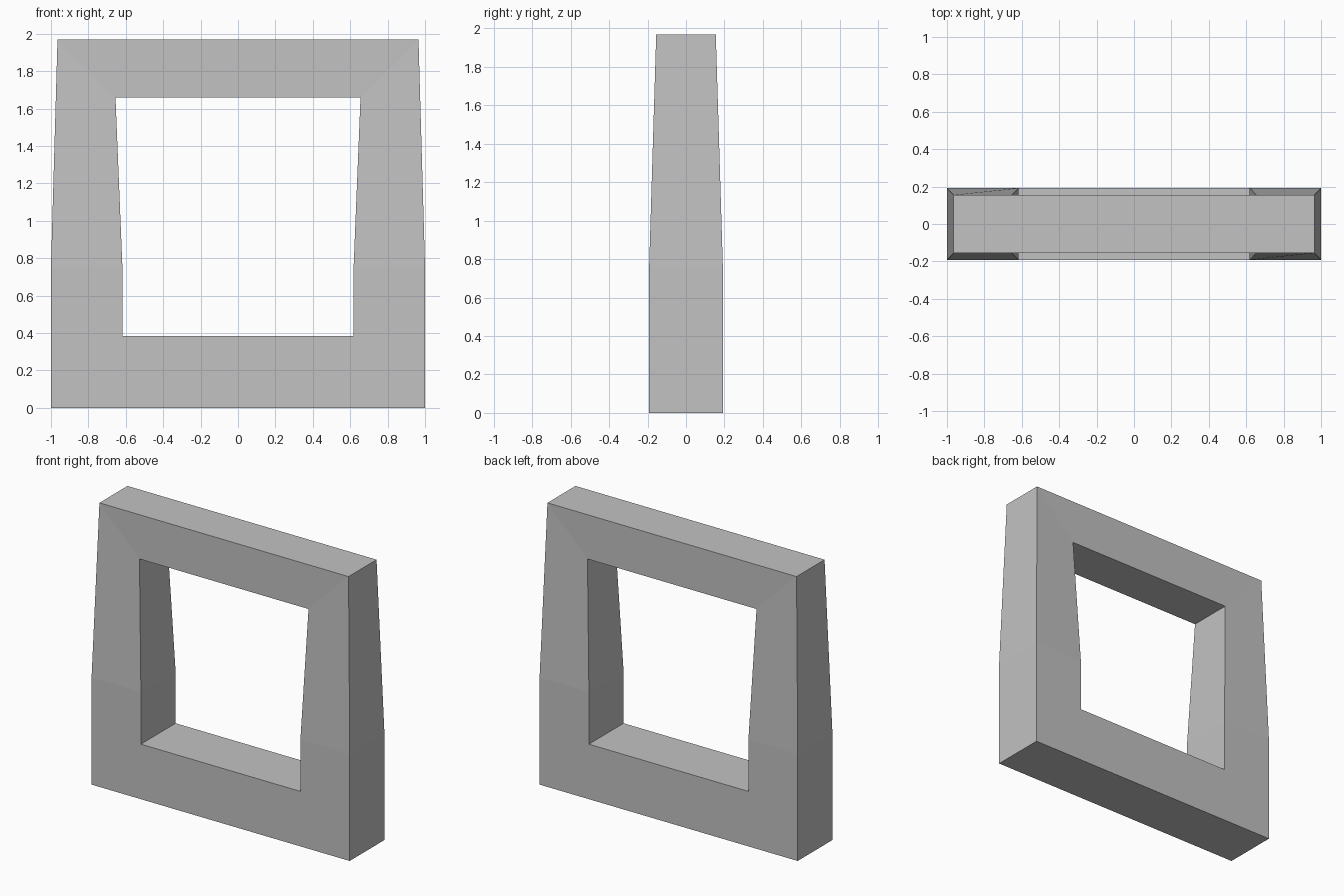
import bpy
import bmesh

if "Cube" in bpy.data.objects:
    bpy.data.objects.remove(bpy.data.objects["Cube"])

grey = bpy.data.materials.new("stone_grey")
grey.diffuse_color = (0.54, 0.54, 0.54, 1)
grey.use_nodes = True
grey.node_tree.nodes["Principled BSDF"].inputs["Base Color"].default_value = grey.diffuse_color

BEND = 0.75  # height where the taper starts

# Right half of the frame: each station is (outer x, outer z, inner x, inner z, half depth),
# running from the sill middle, round the corners, to the lintel middle
stations = [
    (0.0, 0.0, 0.0, 0.385, 0.192),
    (1.0, 0.0, 0.618, 0.385, 0.192),
    (1.0, BEND, 0.618, BEND, 0.192),
    (0.965, 1.968, 0.655, 1.658, 0.155),
    (0.0, 1.968, 0.0, 1.658, 0.155),
]
# Left half mirrors the right, closing the loop
loop = stations + [(-a, b, -c, d, e) for a, b, c, d, e in stations[3:0:-1]]

bm = bmesh.new()
rings = []
for ox, oz, ix, iz, d in loop:
    rings.append([bm.verts.new(p) for p in
                  ((ox, -d, oz), (ox, d, oz), (ix, d, iz), (ix, -d, iz))])
for i, ring in enumerate(rings):
    nxt = rings[(i + 1) % len(rings)]
    for k in range(4):
        j = (k + 1) % 4
        bm.faces.new((ring[k], ring[j], nxt[j], nxt[k]))
bmesh.ops.recalc_face_normals(bm, faces=bm.faces)

mesh = bpy.data.meshes.new("tapered_frame")
bm.to_mesh(mesh)
bm.free()
mesh.materials.append(grey)
frame = bpy.data.objects.new("tapered_frame", mesh)
bpy.context.collection.objects.link(frame)
